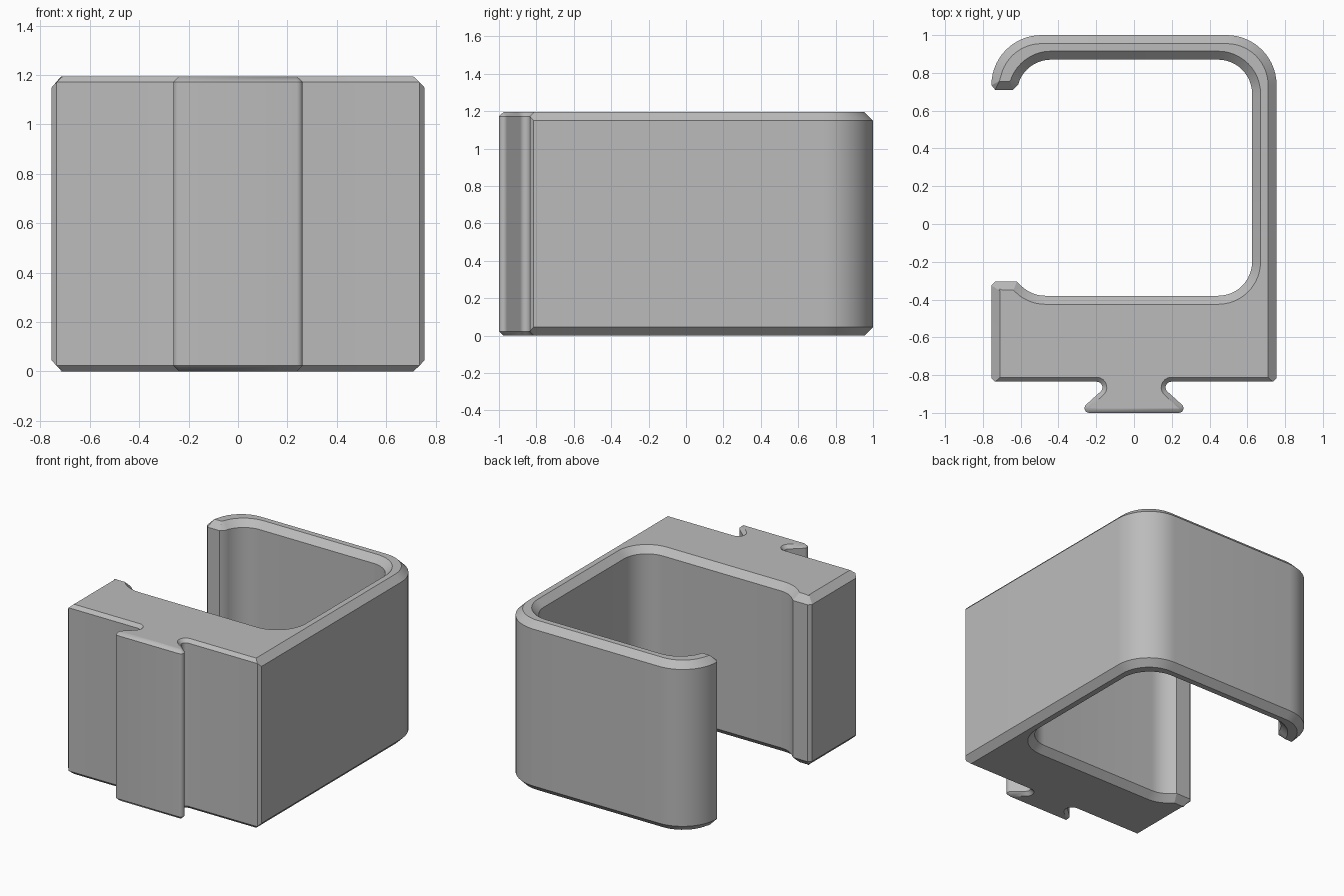
import bpy, bmesh
from math import cos, sin, radians
from mathutils import Vector, geometry

cube = bpy.data.objects.get("Cube")
if cube:
    bpy.data.objects.remove(cube)

HEIGHT = 1.195
WIDE, FINE = 0.045, 0.023   # chamfer of the clip and of the front / dovetail


def arc(cx, cy, r, a0, a1, steps):
    return [(cx + r * cos(radians(a0 + (a1 - a0) * i / steps)),
             cy + r * sin(radians(a0 + (a1 - a0) * i / steps)))
            for i in range(steps + 1)]


# Clip: outer wall, hooked tip, inner wall and lower lip, counter-clockwise
clip = [(0.755, -0.815)]
clip += arc(0.49, 0.735, 0.265, 0, 90, 14)
clip += arc(-0.49, 0.735, 0.265, 90, 180, 14)
clip += [(-0.735, 0.71), (-0.64, 0.71)]
clip += arc(-0.44, 0.69, 0.18, 165, 90, 10)
clip += arc(0.445, 0.69, 0.18, 90, 0, 12)
clip += arc(0.445, -0.2, 0.18, 0, -90, 12)
clip += arc(-0.47, -0.2, 0.18, 270, 225, 6)
clip += [(-0.62, -0.305), (-0.735, -0.305), (-0.755, -0.325), (-0.755, -0.815)]

# Front face and dovetail rail, left half mirrored to the right
half = [(-0.735, -0.835)]
half += arc(-0.197, -0.865, 0.03, 90, -45, 7)
half += arc(-0.237, -0.975, 0.025, 135, 270, 7)
front = half + [(-x, y) for x, y in reversed(half)]

points = [Vector(p) for p in clip + front]
sizes = [WIDE] * len(clip) + [FINE] * len(front)
n = len(points)


def inset_point(i):
    """Corner where the two neighbouring edges meet after moving inward."""
    lines = []
    for j in (i - 1, i):
        a, b = points[j], points[(j + 1) % n]
        d = (sizes[j] + sizes[(j + 1) % n]) / 2
        t = (b - a).normalized()
        shift = Vector((-t.y, t.x)) * d
        lines.append((a + shift, b + shift, t))
    (a, b, t0), (c, d, t1) = lines
    if abs(t0.cross(t1)) < 0.01:
        return (b + c) / 2
    return geometry.intersect_line_line(a.to_3d(), b.to_3d(),
                                        c.to_3d(), d.to_3d())[0].to_2d()


bm = bmesh.new()
inner = [inset_point(i) for i in range(n)]
rings = [
    [bm.verts.new((p.x, p.y, 0)) for p in inner],
    [bm.verts.new((p.x, p.y, s)) for p, s in zip(points, sizes)],
    [bm.verts.new((p.x, p.y, HEIGHT - s)) for p, s in zip(points, sizes)],
    [bm.verts.new((p.x, p.y, HEIGHT)) for p in inner],
]

# Bottom chamfer, walls, top chamfer and the two flat ends
for low, high in zip(rings, rings[1:]):
    for i in range(n):
        k = (i + 1) % n
        bm.faces.new((low[i], low[k], high[k], high[i]))
bm.faces.new(reversed(rings[0]))
bm.faces.new(rings[3])
bmesh.ops.remove_doubles(bm, verts=rings[0] + rings[3], dist=0.008)
bmesh.ops.recalc_face_normals(bm, faces=bm.faces)

mesh = bpy.data.meshes.new("dovetail_clip")
bm.to_mesh(mesh)
bm.free()
clip_obj = bpy.data.objects.new("dovetail_clip", mesh)
bpy.context.collection.objects.link(clip_obj)

mat = bpy.data.materials.new("plain grey")
mat.use_nodes = True
colour = (0.5, 0.5, 0.5, 1)
mat.diffuse_color = colour
mat.node_tree.nodes["Principled BSDF"].inputs["Base Color"].default_value = colour
mesh.materials.append(mat)

bpy.ops.object.select_all(action="DESELECT")
clip_obj.select_set(True)
bpy.context.view_layer.objects.active = clip_obj
bpy.ops.object.shade_smooth_by_angle(angle=radians(28))
